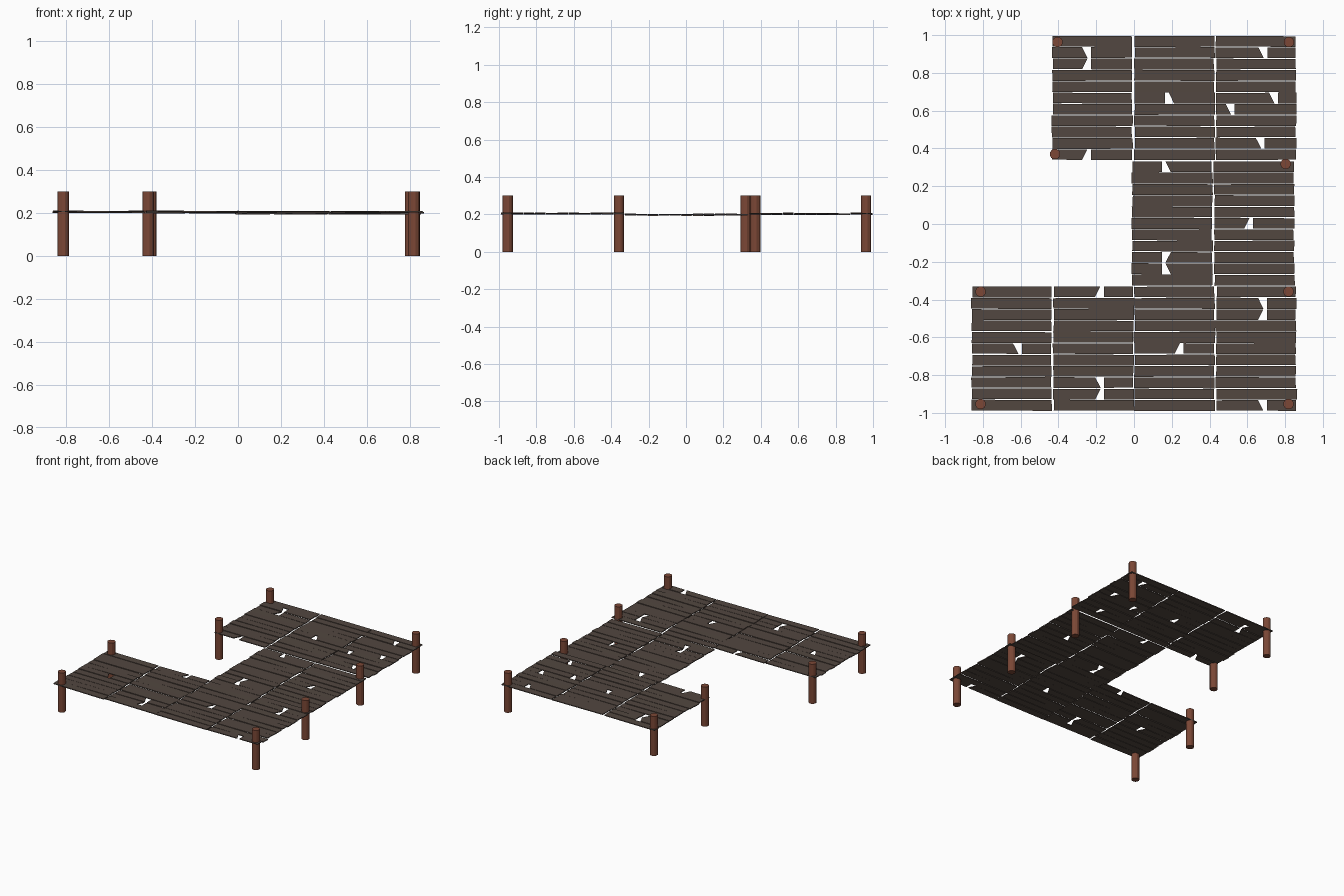
import bpy, bmesh, random
from math import pi

if "Cube" in bpy.data.objects:
    bpy.data.objects.remove(bpy.data.objects["Cube"])

random.seed(7)


def material(name, rgb):
    m = bpy.data.materials.new(name)
    m.diffuse_color = (*rgb, 1)
    m.use_nodes = True
    m.node_tree.nodes["Principled BSDF"].inputs["Base Color"].default_value = m.diffuse_color
    return m


DECK = material("weathered deck brown", (0.085, 0.063, 0.052))
POST = material("reddish post wood", (0.2, 0.064, 0.037))

PITCH, ROWS, LENGTH, THICK = 0.06, 11, 0.425, 0.006


def add_object(name, bm, mat):
    bmesh.ops.recalc_face_normals(bm, faces=bm.faces)
    me = bpy.data.meshes.new(name)
    bm.to_mesh(me)
    bm.free()
    me.materials.append(mat)
    ob = bpy.data.objects.new(name, me)
    bpy.context.collection.objects.link(ob)
    return ob


def board(bm, corners, z_at):
    """Thin prism over a flat outline of four corners."""
    low = [bm.verts.new((x, y, z_at(x) - THICK / 2)) for x, y in corners]
    high = [bm.verts.new((x, y, z_at(x) + THICK / 2)) for x, y in corners]
    bm.faces.new(low[::-1])
    bm.faces.new(high)
    n = len(corners)
    for i in range(n):
        j = (i + 1) % n
        bm.faces.new((low[i], low[j], high[j], high[i]))


def panel(name, x0, y_top, z, breaks):
    """Eleven uneven planks; breaks = {row: (centre x, direction of the slanted side)}."""
    bm = bmesh.new()
    x1 = x0 + LENGTH
    r = random.uniform
    for row in range(ROWS):
        ya, yb = y_top - row * PITCH, y_top - (row + 1) * PITCH
        tl, tr = ya - r(0, .0035), ya - r(0, .0035)
        bl, br = yb + r(0, .004), yb + r(0, .004)
        xa, xb = x0 + r(-.003, .004), x1 + r(-.004, .003)
        za, zb = z + r(-.003, .003), z + r(-.003, .003)
        z_at = lambda x: za + (zb - za) * (x - x0) / LENGTH
        if row not in breaks:
            board(bm, [(xa, bl), (xb, br), (xb + r(-.003, .003), tr),
                       (xa + r(-.003, .003), tl)], z_at)
            continue
        # broken plank: a gap with one straight and one slanted side
        cx, side, lean = breaks[row]
        top, bot = (.025, -.003) if lean > 0 else (-.003, .025)
        if side < 0:
            lt, lb, rt, rb = cx - top, cx - bot, cx + .022, cx + .022
        else:
            lt, lb, rt, rb = cx - .022, cx - .022, cx + top, cx + bot
        t = (cx - x0) / LENGTH
        ym, yn = tl + (tr - tl) * t, bl + (br - bl) * t
        board(bm, [(xa, bl), (lb, yn), (lt, ym), (xa, tl)], z_at)
        board(bm, [(rb, yn), (xb, br), (xb, tr), (rt, ym)], z_at)
    return add_object(name, bm, DECK)


# Deck panels: back arm, middle link, front arm
# break entry: row: (x, slanted side, +1 wide at top / -1 wide at bottom)
B, M, F = 0.997, 0.333, -0.33
panel("back_deck_left", -.433, B, .203, {1: (-.25, -1, 1), 2: (-.25, -1, -1), 10: (-.25, -1, -1)})
panel("back_deck_centre", .002, B, .202, {5: (.187, 1, -1)})
panel("back_deck_right", .434, B, .202, {1: (.684, -1, 1), 5: (.74, -1, 1), 6: (.51, -1, 1),
                                         9: (.67, -1, 1)})
panel("middle_deck_left", -.01, M, .198, {0: (.17, 1, -1), 8: (.17, 1, 1), 9: (.17, 1, -1)})
panel("middle_deck_right", .424, M, .198, {5: (.608, -1, -1)})
panel("front_deck_outer_left", -.86, F, .205, {5: (-.615, -1, 1)})
panel("front_deck_left", -.427, F, .205, {0: (-.182, -1, -1), 8: (-.18, -1, 1), 9: (-.18, -1, -1)})
panel("front_deck_centre", .002, F, .204, {5: (.24, -1, -1)})
panel("front_deck_right", .434, F, .204, {1: (.682, -1, 1), 2: (.682, -1, -1), 10: (.682, -1, 1)})

# Round mooring posts
for i, (x, y) in enumerate([(-.405, .963), (.82, .963), (-.418, .37), (.803, .318),
                            (-.812, -.358), (.818, -.358), (-.812, -.953), (.818, -.953)]):
    bm = bmesh.new()
    bmesh.ops.create_cone(bm, cap_ends=True, segments=12, radius1=.028, radius2=.028, depth=.3)
    ob = add_object(f"post_{i + 1}", bm, POST)
    ob.location = (x, y, .15)
    ob.rotation_euler.z = pi / 12
